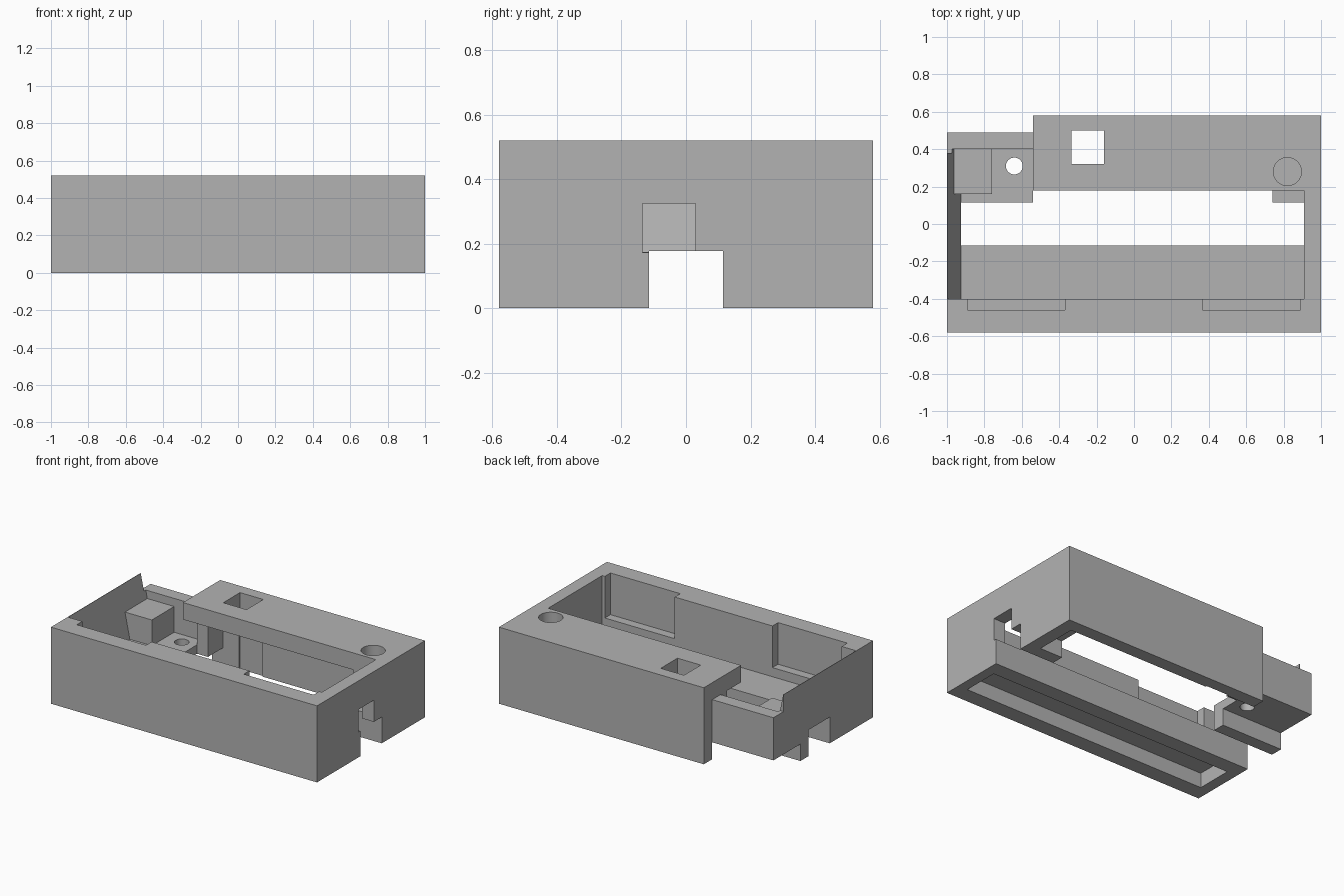
import bpy
import bmesh
from mathutils import Matrix, Vector

old = bpy.data.objects.get("Cube")
if old:
    bpy.data.objects.remove(old, do_unlink=True)

grey = bpy.data.materials.new("plain grey")
grey.use_nodes = True
colour = (0.45, 0.45, 0.45, 1)
grey.diffuse_color = colour
grey.node_tree.nodes["Principled BSDF"].inputs["Base Color"].default_value = colour


def add_object(name, bm):
    bmesh.ops.recalc_face_normals(bm, faces=bm.faces)
    mesh = bpy.data.meshes.new(name)
    bm.to_mesh(mesh)
    bm.free()
    mesh.materials.append(grey)
    obj = bpy.data.objects.new(name, mesh)
    bpy.context.collection.objects.link(obj)
    return obj


def prism(name, profile, y0, y1):
    """Extrude an x-z profile along y."""
    bm = bmesh.new()
    face = bm.faces.new([bm.verts.new((x, y0, z)) for x, z in profile])
    ext = bmesh.ops.extrude_face_region(bm, geom=[face])["geom"]
    verts = [v for v in ext if isinstance(v, bmesh.types.BMVert)]
    bmesh.ops.translate(bm, verts=verts, vec=Vector((0, y1 - y0, 0)))
    return add_object(name, bm)


def box(name, x0, x1, y0, y1, z0, z1):
    return prism(name, [(x0, z0), (x1, z0), (x1, z1), (x0, z1)], y0, y1)


def cylinder(name, x, y, radius, z0, z1):
    bm = bmesh.new()
    bmesh.ops.create_cone(bm, cap_ends=True, segments=40, radius1=radius, radius2=radius,
                          depth=z1 - z0, matrix=Matrix.Translation((x, y, (z0 + z1) / 2)))
    return add_object(name, bm)


def cut(target, cutter):
    """Subtract a cutter from the target and discard it."""
    cutter.hide_render = True
    mod = target.modifiers.new("cut", 'BOOLEAN')
    mod.operation = 'DIFFERENCE'
    mod.solver = 'EXACT'
    mod.object = cutter
    bpy.context.view_layer.objects.active = target
    bpy.ops.object.modifier_apply(modifier=mod.name)
    bpy.data.objects.remove(cutter, do_unlink=True)


TOP, FLOOR, SHELF, SLAB = 0.52, 0.175, 0.115, 0.405
STEP = -0.54    # where the raised rear slab begins
OUT = 1.2       # safely outside the body
BACK = 0.49     # inner face of the rear wall

body = box("housing_body", -1, 1, -0.58, 0.58, 0, TOP)

# Main cavity, with a sloping inner face at the right-hand end wall
cut(body, box("cavity", -0.7, 0.91, -0.4, 0.18, FLOOR, OUT))
cut(body, prism("sloped_cavity", [(-0.925, FLOOR), (STEP, FLOOR), (STEP, 0.75), (-1.045, 0.75)],
                -0.4, 0.4))

# Channel along the underside, and the window above it in one end wall
cut(body, box("channel", -OUT, OUT, -0.115, 0.115, -OUT, 0.178))
cut(body, box("window", 0.8, OUT, -0.135, 0.03, 0.172, 0.325))

# Lowered rear corner
cut(body, box("corner_gap", -OUT, STEP, BACK, OUT, -OUT, OUT))
cut(body, box("low_wall_gap", -OUT, STEP, 0.38, OUT, SLAB, OUT))

# Space under the rear slab, leaving a post beside the low wall
cut(body, box("slab_space", -0.457, 0.74, 0.1, BACK, -OUT, SLAB))
cut(body, box("slab_space_front", STEP, -0.4, 0.1, 0.33, -OUT, SLAB))
cut(body, box("under_platform", -OUT, -0.4, 0.2, BACK, -OUT, SHELF))
cut(body, box("under_boss", 0.7, 0.91, 0.2, BACK, -OUT, SHELF))

# Openings: square hole, screw hole, round blind hole
cut(body, box("square_hole", -0.335, -0.16, 0.32, 0.5, -OUT, OUT))
cut(body, cylinder("screw_hole", -0.64, 0.31, 0.045, 0.05, 0.3))
cut(body, cylinder("blind_hole", 0.82, 0.28, 0.075, 0.3, 0.7))

# Two shallow recesses in the front wall and a long pocket beneath it
for x0, x1 in ((-0.89, -0.37), (0.365, 0.89)):
    cut(body, box("wall_recess", x0, x1, -0.46, -0.38, 0.237, OUT))
cut(body, box("bottom_pocket", -0.925, 0.93, -0.47, -0.22, -OUT, 0.1))

# Small block standing on the platform against the sloping wall
block = prism("corner_block", [(-0.94, 0.17), (-0.76, 0.17), (-0.76, 0.35), (-0.97, 0.35)],
              0.16, 0.405)

# Smooth hole walls, sharp edges elsewhere
for obj in bpy.context.selected_objects:
    obj.select_set(False)
body.select_set(True)
bpy.context.view_layer.objects.active = body
bpy.ops.object.shade_smooth_by_angle()
